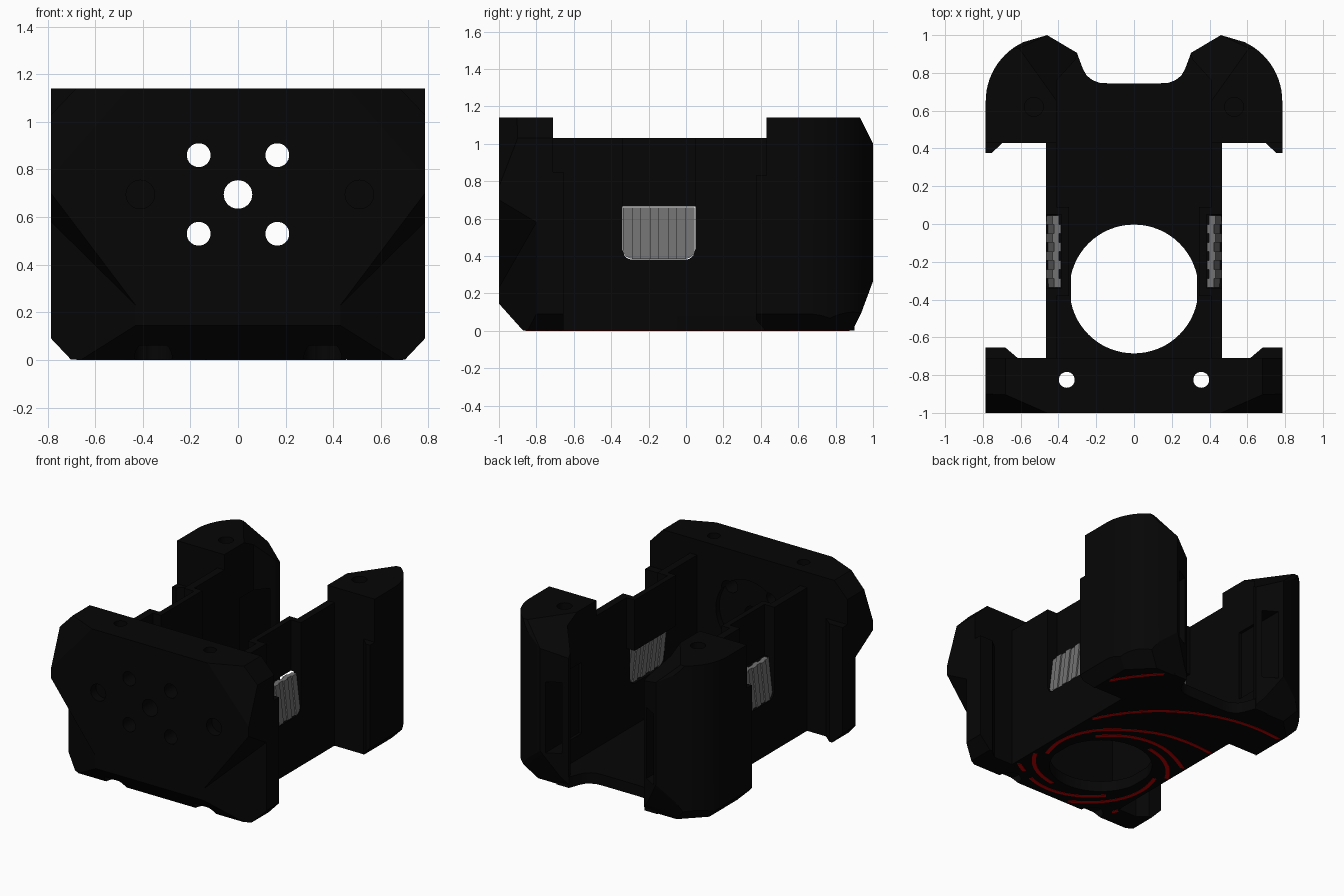
import bpy, bmesh, math
from mathutils import Vector

if "Cube" in bpy.data.objects:
    bpy.data.objects.remove(bpy.data.objects["Cube"])


def material(name, rgb):
    m = bpy.data.materials.new(name)
    m.diffuse_color = (*rgb, 1)
    m.use_nodes = True
    m.node_tree.nodes["Principled BSDF"].inputs["Base Color"].default_value = m.diffuse_color
    return m


BLACK = material("black plastic", (0.0017, 0.0017, 0.0017))
GREY = material("grey latch", (0.17, 0.17, 0.17))
RED = material("red inlay", (0.55, 0.0, 0.0))
Z0 = 0.002  # shell underside, just above the inlay


def finish(name, bm, mat=BLACK):
    bmesh.ops.recalc_face_normals(bm, faces=bm.faces)
    me = bpy.data.meshes.new(name)
    bm.to_mesh(me)
    bm.free()
    me.materials.append(mat)
    ob = bpy.data.objects.new(name, me)
    bpy.context.collection.objects.link(ob)
    return ob


def prism(name, pts, z0, z1, mat=BLACK):
    """Extrude an xy outline; z1 may be a function of x, y."""
    top = z1 if callable(z1) else (lambda x, y: z1)
    bm = bmesh.new()
    lo = [bm.verts.new((x, y, z0)) for x, y in pts]
    hi = [bm.verts.new((x, y, top(x, y))) for x, y in pts]
    bm.faces.new(lo)
    bm.faces.new(hi)
    n = len(pts)
    for i in range(n):
        j = (i + 1) % n
        bm.faces.new((lo[i], lo[j], hi[j], hi[i]))
    return finish(name, bm, mat)


def side_prism(name, pts, x0, x1, mat=BLACK, lean=0.0):
    """Extrude a yz outline along x, leaning in x with height."""
    ob = prism(name, pts, min(x0, x1), max(x0, x1), mat)
    for v in ob.data.vertices:
        x, y, z = v.co.z, v.co.x, v.co.y
        v.co = (x + lean * (z - 0.385), y, z)
    return ob


def box(name, x0, x1, y0, y1, z0, z1, mat=BLACK):
    return prism(name, [(x0, y0), (x1, y0), (x1, y1), (x0, y1)], z0, z1, mat)


def drill(loc, r, depth, axis="Z", seg=32):
    """Cylinder cutter centred on loc."""
    bm = bmesh.new()
    bmesh.ops.create_cone(bm, cap_ends=True, segments=seg, radius1=r, radius2=r, depth=depth)
    ob = finish("cutter", bm)
    if axis == "Y":
        ob.rotation_euler.x = math.pi / 2
    ob.location = loc
    return ob


def subtract(ob, cutters):
    bpy.context.view_layer.objects.active = ob
    for c in cutters:
        c.hide_render = True
        m = ob.modifiers.new("cut", "BOOLEAN")
        m.operation, m.solver, m.object = "DIFFERENCE", "EXACT", c
        bpy.ops.object.modifier_apply(modifier=m.name)
        bpy.data.objects.remove(c)


def slice_off(ob, *planes):
    """Remove everything beyond each (point, outward normal) plane."""
    bm = bmesh.new()
    bm.from_mesh(ob.data)
    for p, n in planes:
        r = bmesh.ops.bisect_plane(bm, geom=bm.verts[:] + bm.edges[:] + bm.faces[:], dist=1e-5,
                                   plane_co=p, plane_no=n, clear_outer=True)
        edges = [e for e in r["geom_cut"] if isinstance(e, bmesh.types.BMEdge)]
        bmesh.ops.holes_fill(bm, edges=edges, sides=0)
    bmesh.ops.recalc_face_normals(bm, faces=bm.faces)
    bm.to_mesh(ob.data)
    bm.free()


def corner_plane(s, a, b, c):
    """Upward-facing plane through three points, mirrored in x by s."""
    n = (Vector(b) - Vector(a)).cross(Vector(c) - Vector(a))
    n = n if n.z > 0 else -n
    return (s * a[0], a[1], a[2]), (s * n.x, n.y, n.z)


def smooth(ob):
    bpy.ops.object.select_all(action="DESELECT")
    ob.select_set(True)
    bpy.context.view_layer.objects.active = ob
    bpy.ops.object.shade_smooth_by_angle(angle=math.radians(25))


# front block with chamfered edges, rear side lips and screw holes
half = [(0.785, -1), (0.785, -0.655), (0.68, -0.655), (0.615, -0.71)]
front = prism("front_block", half + [(-x, y) for x, y in reversed(half)], Z0, 1.14)
slice_off(front, ((0, -1, 0.145), (0, -0.145, -0.13)))
for s in (1, -1):
    slice_off(front,
              ((s * 0.785, 0, 0.09), (s * 0.09, 0, -0.085)),
              ((s * 0.68, 0, 1.14), (s * 0.11, 0, 0.105)),
              corner_plane(s, (0.785, -0.9, 1.03), (0.785, -1, 0.77), (0.46, -1, 1.14)))
cuts = [prism("cutter", [(s * 0.359, -1.04), (s * 0.856, -0.76), (s * 0.856, -1.04)], -0.1,
              lambda x, y: 0.7 + 1.324 * (abs(x) - 0.785) - 0.6 * (y + 1)) for s in (1, -1)]
cuts += [drill((s * 0.165, -0.85, z), 0.05, 0.6, "Y") for s in (1, -1) for z in (0.53, 0.86)]
cuts += [drill((0, -0.85, 0.695), 0.06, 0.6, "Y"),
         drill((0, -0.71, 0.695), 0.26, 0.08, "Y", 48),
         drill((-0.41, -1, 0.695), 0.06, 0.12, "Y"),
         drill((0.51, -1, 0.695), 0.06, 0.12, "Y"),
         box("cutter", -1, 1, -0.71, -0.5, 0.85, 1.3)]
cuts += [drill((s * 0.356, -0.825, 0.5), 0.042, 1.6) for s in (1, -1)]
cuts += [drill((s * 0.356, -0.87, 0), 0.08, 0.12) for s in (1, -1)]
subtract(front, cuts)
smooth(front)

# floor with the round opening and the rounded rear bay
bay = [(0.3, 0.9), (0.27, 0.82), (0.25, 0.785), (0.22, 0.762), (0.185, 0.748), (0.14, 0.745)]
floor_half = [(0.465, -0.72), (0.465, 0.75), (0.4, 0.9)] + bay
floor = prism("floor", floor_half + [(-x, y) for x, y in reversed(floor_half)], Z0, 0.08)
hole = drill((0, -0.344, 0), 0.341, 0.5, seg=64)
slice_off(hole, ((0.333, 0, 0), (1, 0, 0)), ((-0.333, 0, 0), (-1, 0, 0)))
subtract(floor, [hole])
smooth(floor)


def sill(y, r=0.055):
    """Height of the rounded lower edge shared by window and latch."""
    d = min(max(min(y + 0.34, 0.05 - y), 0), r)
    return 0.38 + r - math.sqrt(r * r - (r - d) ** 2)


for s, side in ((1, "right"), (-1, "left")):
    # side wall with rounded latch window and the groove above it
    wall = box(side + "_wall", s * 0.41, s * 0.465, -0.72, 0.45, Z0, 1.03)
    ys = [-0.34 + 0.011 * i for i in range(6)] + [0.05 - 0.011 * i for i in range(5, -1, -1)]
    subtract(wall, [side_prism("cutter", [(y, sill(y)) for y in ys] + [(0.05, 1.2), (-0.34, 1.2)],
                               s * 0.3, s * 0.6)])
    box(side + "_groove_wall", s * 0.345, s * 0.385, -0.38, 0.09, 0.665, 1.03)
    for y0, y1 in ((-0.38, -0.34), (0.05, 0.09)):
        box(side + "_groove_side", s * 0.345, s * 0.42, y0, y1, 0.665, 1.03)

    # leaning ribbed latch
    for i in range(8):
        y = -0.336 + i * 0.04775
        out, inner = (0.465, 0.43) if i % 2 else (0.455, 0.42)
        low = [(y + 0.04775 * t / 4, sill(y + 0.04775 * t / 4) + 0.005) for t in range(5)]
        side_prism(side + "_latch_rib", low + [(y + 0.04775, 0.658), (y, 0.658)],
                   s * inner, s * out, GREY, -s * 0.12)

    # rear tower with rounded outer corner, pointed nose and short front lip
    arc = [(0.44 + 0.345 * math.cos(math.radians(a)), 0.65 + 0.345 * math.sin(math.radians(a)))
           for a in range(0, 66, 5)]
    outline = [(0.41, 0.43), (0.695, 0.43), (0.755, 0.375), (0.785, 0.375)] + arc + [
        (0.46, 1), (0.3, 0.905), (0.31, 0.87), (0.41, 0.76)]
    tower = prism(side + "_rear_tower", [(s * x, y) for x, y in outline], Z0, 1.14)
    slice_off(tower,
              ((s * 0.785, 0, 0.09), (s * 0.09, 0, -0.085)),
              ((0, 1, 0.265), (0, 0.175, -0.065)),
              ((0, 0.935, 0.09), (0, 0.09, -0.045)),
              ((s * 0.684, 0.894, 0.1), (s * 0.5, 0.5, -0.7)),
              ((0, 0.93, 1.14), (0, 0.14, 0.07)),
              corner_plane(s, (0.58, 0.89, 1.14), (0.46, 1, 1.0), (0.3, 0.905, 0.935)))
    subtract(tower, [box("cutter", s * 0.335, s * 0.43, 0.6, 1.1, 0.25, 0.76),
                     box("cutter", s * 0.3, s * 1, 0.3, 0.43, 0.83, 1.3),
                     drill((s * 0.53, 0.62, 1.14), 0.05, 0.1)])
    smooth(tower)


def on_base(x, y):
    """Is this point on the flat underside?"""
    x = abs(x)
    if math.hypot(x, y + 0.344) < 0.355 or math.hypot(x - 0.356, y + 0.85) < 0.115:
        return False
    body = x < 0.46 and -0.865 < y < 0.74
    block = x < 0.7 and -0.865 < y < -0.715 and y > -0.97 + 0.56 * (x - 0.43)
    tower = 0.42 < x < 0.7 and 0.435 < y < 0.885 and (
        y < 0.65 or math.hypot(x - 0.44, y - 0.65) < 0.29)
    return body or block or tower


# six red spirals let into the underside
KEYS = [(-75, 0.39), (-28, 0.455), (15, 0.51), (58, 0.68), (88, 0.90), (127, 1.27), (140, 1.4)]


def radius(a):
    for (a0, r0), (a1, r1) in zip(KEYS, KEYS[1:]):
        if a <= a1:
            return r0 + (r1 - r0) * (a - a0) / (a1 - a0)
    return KEYS[-1][1]


def soft_radius(a):
    return sum(radius(max(-75, min(140, a + d))) for d in range(-12, 13, 4)) / 7


for k in range(6):
    bm = bmesh.new()
    for a in range(-75, 139, 2):
        ring = []
        for da, w in ((0, -0.014), (0, 0.014), (2, 0.014), (2, -0.014)):
            t = math.radians(a + da + 60 * k)
            r = soft_radius(a + da) + w
            ring.append((r * math.cos(t), -0.344 + r * math.sin(t)))
        if all(on_base(*p) for p in ring):
            lo = [bm.verts.new((*p, 0)) for p in ring]
            hi = [bm.verts.new((*p, 0.005)) for p in ring]
            bm.faces.new(lo)
            bm.faces.new(hi)
            for i in range(4):
                j = (i + 1) % 4
                bm.faces.new((lo[i], lo[j], hi[j], hi[i]))
    finish("underside_spiral", bm, RED)
